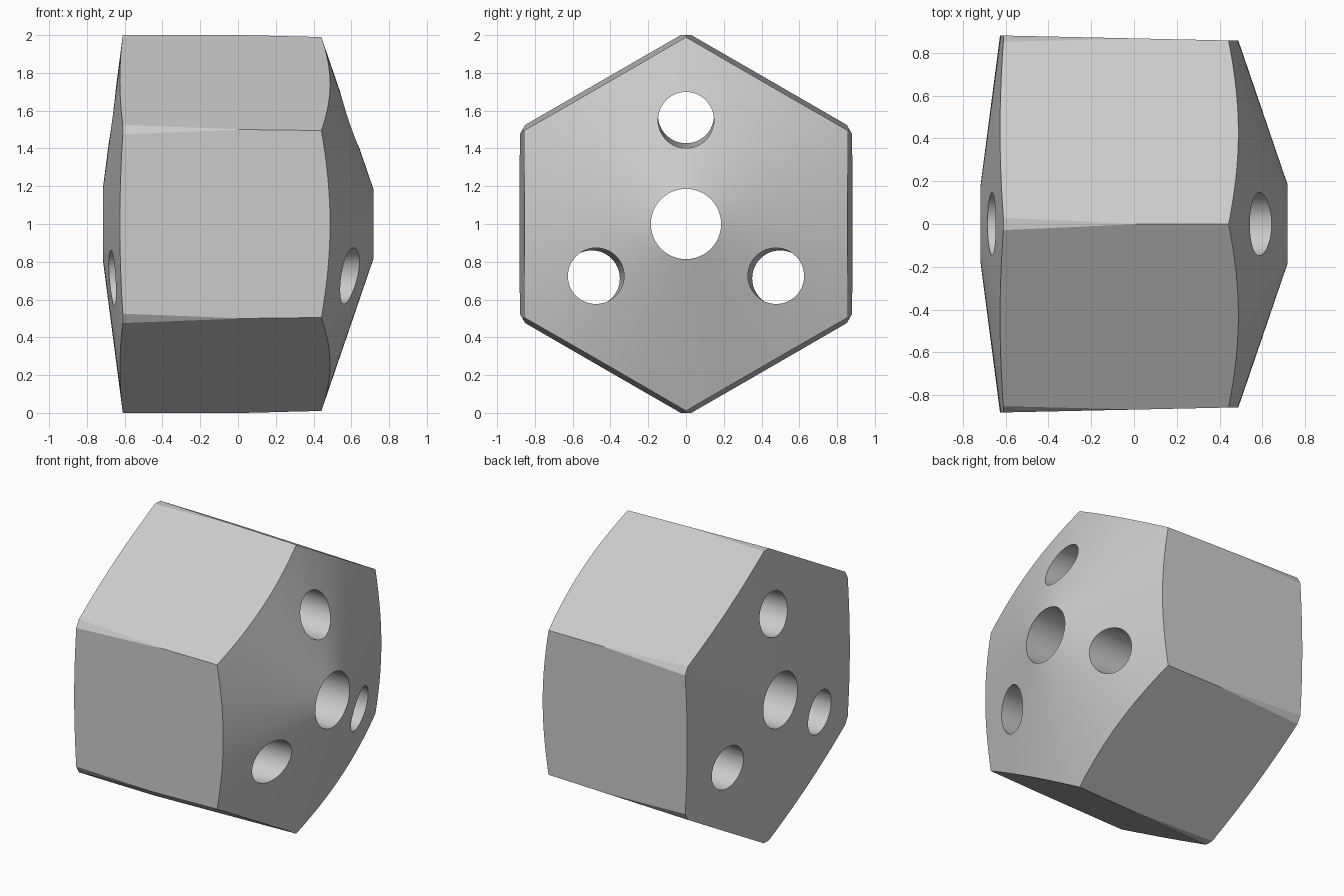
import bpy
import bmesh
from math import sin, cos, pi, radians

if "Cube" in bpy.data.objects:
    bpy.data.objects.remove(bpy.data.objects["Cube"])

steel = bpy.data.materials.new("light grey")
steel.use_nodes = True
grey = (0.6, 0.6, 0.6, 1)
steel.diffuse_color = grey
steel.node_tree.nodes["Principled BSDF"].inputs["Base Color"].default_value = grey


def lathe(name, profile, sides, angle=0):
    """Closed solid around x; profile rows are (x, radius, axis offset toward angle)."""
    bm = bmesh.new()
    rings = []
    for x, r, off in profile:
        rings.append([bm.verts.new((x,
                                    off * sin(angle) + r * sin(2 * pi * i / sides),
                                    1 + off * cos(angle) + r * cos(2 * pi * i / sides)))
                      for i in range(sides)])
    for a, b in zip(rings, rings[1:]):
        for i in range(sides):
            j = (i + 1) % sides
            bm.faces.new((a[i], a[j], b[j], b[i]))
    bm.faces.new(rings[0])
    bm.faces.new(rings[-1])
    bmesh.ops.recalc_face_normals(bm, faces=bm.faces)
    mesh = bpy.data.meshes.new(name)
    bm.to_mesh(mesh)
    bm.free()
    mesh.materials.append(steel)
    obj = bpy.data.objects.new(name, mesh)
    bpy.context.collection.objects.link(obj)
    return obj


def cut(target, tool, operation):
    """Apply a boolean and discard its tool."""
    tool.hide_render = True
    mod = target.modifiers.new("cut", 'BOOLEAN')
    mod.operation = operation
    mod.solver = 'EXACT'
    mod.object = tool
    bpy.context.view_layer.objects.active = target
    bpy.ops.object.modifier_apply(modifier=mod.name)
    bpy.data.objects.remove(tool)


# Turned blank: shallow cone at one end, steep cone at the other
body = lathe("hexagonal_bit_body", [(-0.727, 0.1, 0), (-0.61, 1.0, 0),
                                    (0.438, 1.0, 0), (0.746, 0.1, 0)], 180)

# Slightly tapered hexagon trims the blank
hexagon = lathe("hexagon_trim", [(-1, 1.026, 0), (1, 0.9755, 0)], 6)
cut(body, hexagon, 'INTERSECT')

# Central bore
cut(body, lathe("central_bore", [(-1, 0.186, 0), (1, 0.186, 0)], 64), 'DIFFERENCE')

# Three outer holes, leaning with the taper
for k in range(3):
    drill = lathe("outer_hole", [(-1, 0.148, 0.582), (1, 0.148, 0.542)],
                  64, k * 2 * pi / 3)
    cut(body, drill, 'DIFFERENCE')

# Smooth cones and bores, crisp edges
bpy.ops.object.select_all(action='DESELECT')
body.select_set(True)
bpy.context.view_layer.objects.active = body
bpy.ops.object.shade_smooth_by_angle(angle=radians(20))
